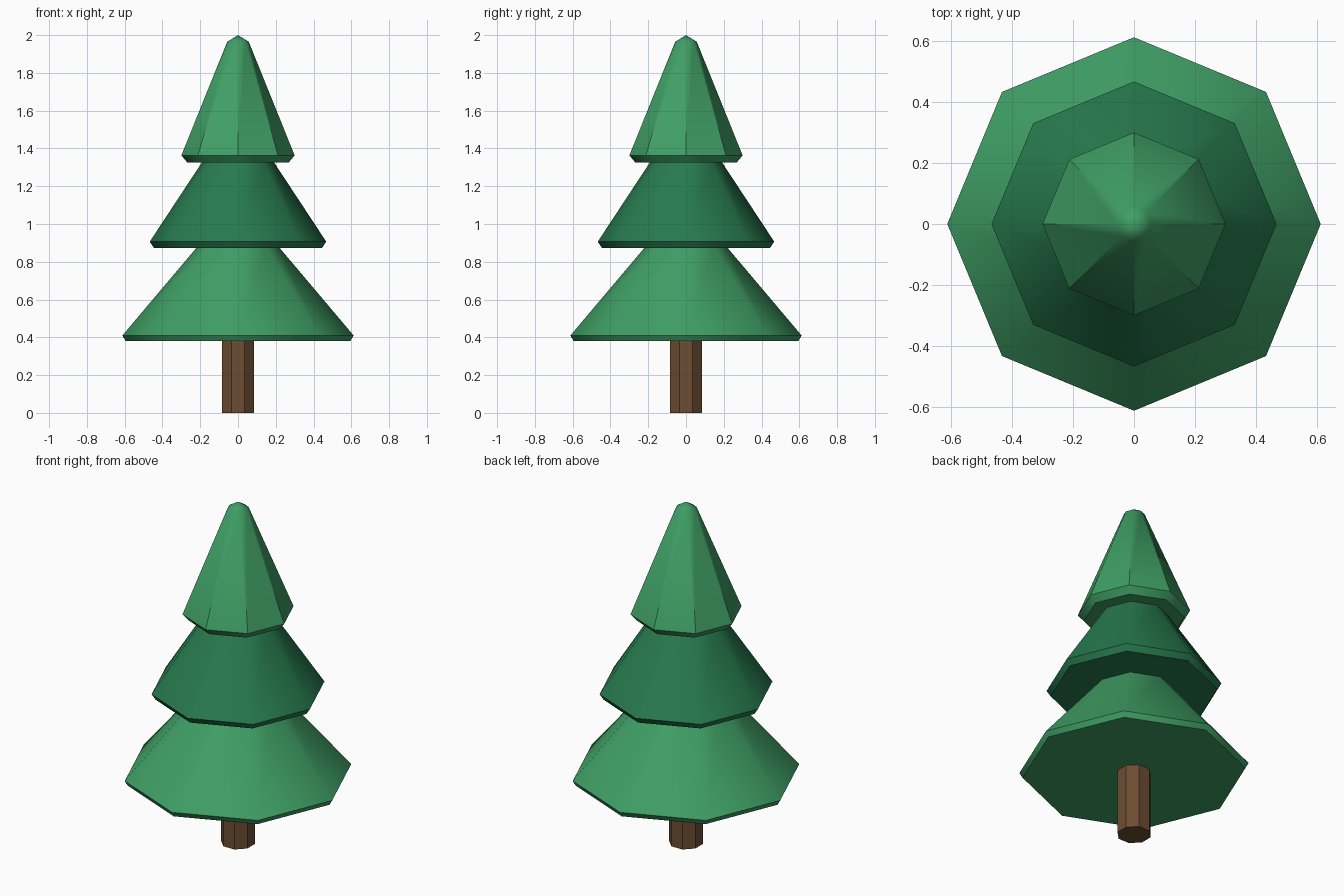
import bpy
import bmesh
from math import cos, sin, pi, radians

cube = bpy.data.objects.get("Cube")
if cube:
    bpy.data.objects.remove(cube, do_unlink=True)

SIDES = 8


def make_material(name, rgb):
    mat = bpy.data.materials.new(name)
    mat.use_nodes = True
    color = (*rgb, 1.0)
    mat.diffuse_color = color
    bsdf = next(n for n in mat.node_tree.nodes if n.type == "BSDF_PRINCIPLED")
    bsdf.inputs["Base Color"].default_value = color
    bsdf.inputs["Roughness"].default_value = 0.9
    return mat


def lathe(name, profile, mat, turn=0.0):
    """Octagonal solid from (radius, height) pairs; radius 0 makes a point."""
    bm = bmesh.new()
    rings = []
    for r, z in profile:
        if r == 0:
            rings.append([bm.verts.new((0, 0, z))] * SIDES)
        else:
            angles = [turn + 2 * pi * i / SIDES for i in range(SIDES)]
            rings.append([bm.verts.new((r * cos(a), r * sin(a), z)) for a in angles])
    for low, high in zip(rings, rings[1:]):
        for i in range(SIDES):
            j = (i + 1) % SIDES
            corners = [low[i], low[j], high[j], high[i]]
            bm.faces.new(list(dict.fromkeys(corners)))
    # Close the flat ends
    bm.faces.new(rings[0][::-1])
    if profile[-1][0] > 0:
        bm.faces.new(rings[-1])
    bmesh.ops.recalc_face_normals(bm, faces=bm.faces[:])

    mesh = bpy.data.meshes.new(name)
    bm.to_mesh(mesh)
    bm.free()
    mesh.materials.append(mat)
    obj = bpy.data.objects.new(name, mesh)
    bpy.context.collection.objects.link(obj)

    # Soft slopes, crisp rims
    bpy.ops.object.select_all(action="DESELECT")
    obj.select_set(True)
    bpy.context.view_layer.objects.active = obj
    bpy.ops.object.shade_smooth_by_angle(angle=radians(40.5))
    return obj


light_green = make_material("light green", (0.05, 0.345, 0.13))
dark_green = make_material("dark green", (0.02, 0.195, 0.076))
bark_brown = make_material("bark brown", (0.15, 0.074, 0.032))

# Trunk, turned so a flat side faces the front
lathe("trunk", [(0.092, 0), (0.092, 0.4)], bark_brown, pi / SIDES)

# Three stacked tiers, each with a bevelled lower rim
lathe("lower_branches",
      [(0.595, 0.38), (0.612, 0.41), (0.215, 0.88)], light_green)
lathe("middle_branches",
      [(0.445, 0.873), (0.467, 0.907), (0.185, 1.335)], dark_green)
lathe("top_branches",
      [(0.268, 1.325), (0.3, 1.363), (0.057, 1.965), (0, 2.0)], light_green)
